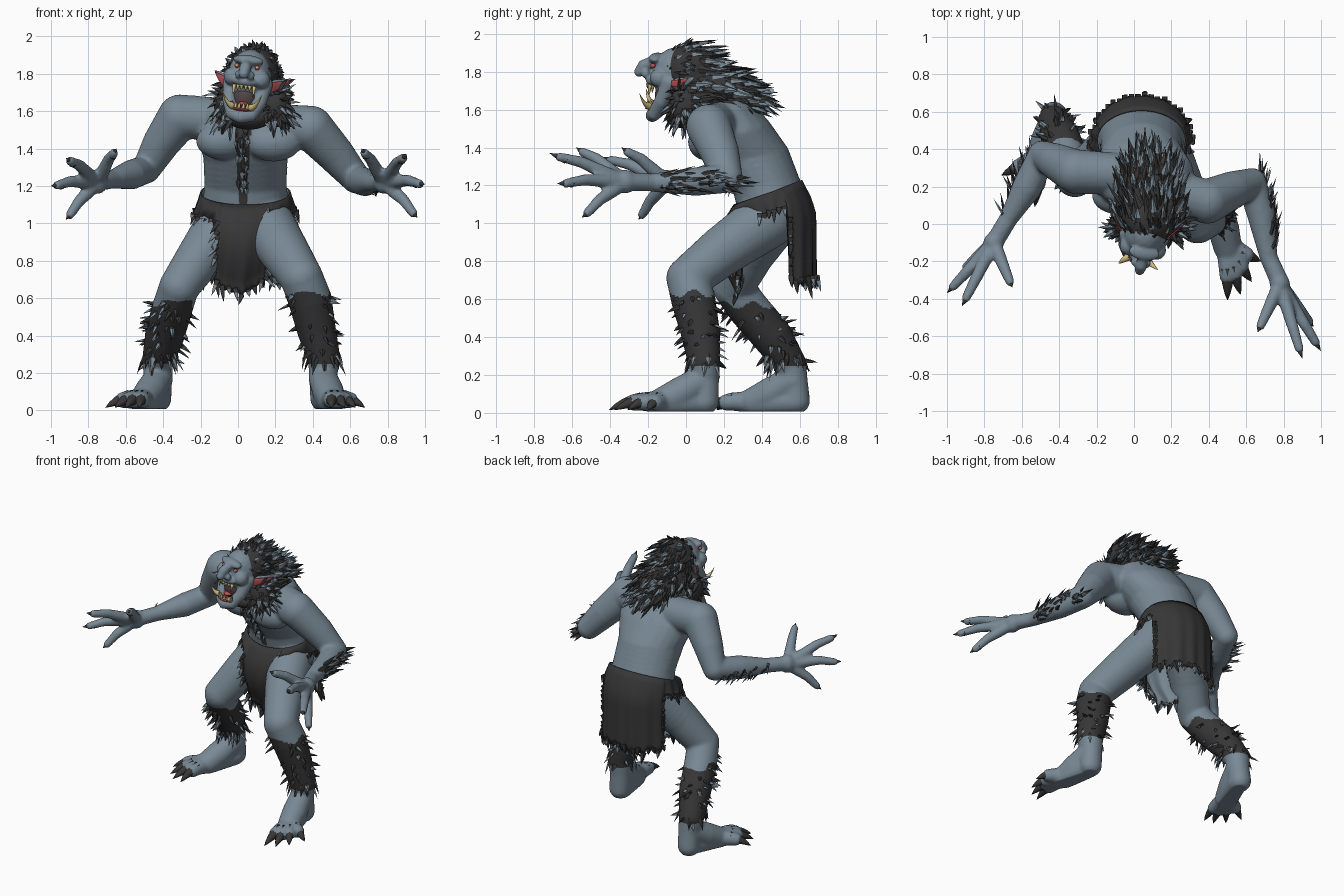
import bpy, bmesh, math, random
from mathutils import Vector, Matrix

if "Cube" in bpy.data.objects:
    bpy.data.objects.remove(bpy.data.objects["Cube"])
random.seed(4)

def mat(name, c):
    m = bpy.data.materials.new(name)
    m.diffuse_color = (*c, 1)
    m.use_nodes = True
    m.node_tree.nodes["Principled BSDF"].inputs["Base Color"].default_value = m.diffuse_color
    return m

SKIN, FUR, BONE, RED, MOUTH, CLAW = range(6)
MATS = [mat("blue grey skin", (.19, .25, .3)), mat("charcoal fur", (.038, .038, .038)),
        mat("yellow bone", (.6, .47, .2)), mat("raw red", (.48, .08, .09)),
        mat("dark mouth", (.09, .06, .065)), mat("black claw", (.04, .038, .037))]

bm = bmesh.new()
bmesh.ops.create_icosphere(bm, subdivisions=3, radius=1)
BALL_V = [v.co.copy() for v in bm.verts]
BALL_F = [[v.index for v in f.verts] for f in bm.faces]
bm.free()

class Part:
    def __init__(self):
        self.v, self.f, self.m = [], [], []

    def ball(self, c, r, m=SKIN):
        o, c = len(self.v), Vector(c)
        r = Vector((r, r, r)) if isinstance(r, float) else Vector(r)
        self.v += [c + v * r for v in BALL_V]
        self.f += [[i + o for i in f] for f in BALL_F]
        self.m += [m] * len(BALL_F)

    def limb(self, *pts):
        # chain of balls along points (x, y, z, radius)
        for a, b in zip(pts, pts[1:]):
            a, b = Vector(a), Vector(b)
            n = max(2, int((a - b).xyz.length / (.35 * min(a.w, b.w))) + 1)
            for i in range(n + 1):
                p = a.lerp(b, i / n)
                self.ball(p.xyz, float(p.w))

    def spike(self, b, d, L, w, bend=(0, 0, 0), n=4, flat=1, nrm=None, mats=(FUR, FUR), rings=3):
        b, d, bend = Vector(b), Vector(d).normalized(), Vector(bend)
        u = Vector(nrm) if nrm else d.orthogonal()
        u = (u - d * u.dot(d)).normalized()
        q, o = d.cross(u), len(self.v)
        for i in range(rings):
            t = i / rings
            r = w * (1 - t) ** .7
            for k in range(n):
                a = math.tau * k / n
                self.v.append(b + d * L * t + bend * t * t + u * math.cos(a) * r * flat + q * math.sin(a) * r)
        self.v.append(b + d * L + bend)
        self.f.append([o + k for k in reversed(range(n))])
        self.m.append(mats[0])
        for i in range(rings):
            for k in range(n):
                j, l = o + i * n + k, o + i * n + (k + 1) % n
                self.f.append([j, l, l + n, j + n] if i < rings - 1 else [j, l, o + rings * n])
                self.m.append(mats[0] if i < 1 else mats[1])

    def make(self, name, voxel=0, mtx=None, smooth=True):
        me = bpy.data.meshes.new(name)
        me.from_pydata([mtx @ v for v in self.v] if mtx else self.v, [], self.f)
        ob = bpy.data.objects.new(name, me)
        bpy.context.collection.objects.link(ob)
        if voxel:
            r = ob.modifiers.new("merge", 'REMESH')
            r.mode, r.voxel_size = 'VOXEL', voxel
            s = ob.modifiers.new("soften", 'SMOOTH')
            s.factor, s.iterations = .5, 6
            dg = bpy.context.evaluated_depsgraph_get()
            me = bpy.data.meshes.new_from_object(ob.evaluated_get(dg))
            ob.modifiers.clear()
            ob.data = me
            me.materials.clear()
        for m in MATS:
            me.materials.append(m)
        for i, p in enumerate(me.polygons):
            p.use_smooth = smooth
            p.material_index = 0 if voxel else self.m[i]
        return ob

def fur(src, part, keep, n, lean, L, w, out=1.0):
    # scatter spikes on the faces of src that pass the rule
    faces = [p for p in src.data.polygons if keep(p.center, p.normal)]
    for p in random.choices(faces, k=n) if faces else []:
        jit = Vector([random.uniform(-.3, .3) for _ in range(3)])
        d = (p.normal * out + Vector(lean) + jit).normalized()
        l = L * random.uniform(.6, 1.25)
        tip = SKIN if random.random() < .45 else FUR
        part.spike(p.center - d * .015, d, l, w, Vector(lean) * l * .3, flat=.6, nrm=p.normal, mats=(FUR, tip))

# torso: stacked ovals blended from hips to shoulders
body, claws = Part(), Part()
trunk = [((.04, .47, 1.03), (.21, .18, .12)), ((.04, .455, 1.1), (.232, .19, .12)),
         ((.04, .425, 1.2), (.222, .185, .12)), ((.04, .335, 1.36), (.228, .215, .12)),
         ((.05, .255, 1.48), (.275, .21, .12)), ((.05, .225, 1.58), (.25, .155, .095))]
for (c0, r0), (c1, r1) in zip(trunk, trunk[1:]):
    for i in range(6):
        body.ball(Vector(c0).lerp(Vector(c1), i / 5), Vector(r0).lerp(Vector(r1), i / 5))
for c, r in [((-.08, .15, 1.44), (.145, .1, .1)), ((.19, .11, 1.43), (.15, .1, .1))]:
    body.ball(c, r)
body.limb((.06, .18, 1.6, .12), (.07, .02, 1.7, .1))

# arms
body.limb((-.12, .27, 1.56, .115), (-.31, .28, 1.57, .12), (-.41, .33, 1.43, .1), (-.49, .37, 1.29, .077),
          (-.57, .2, 1.26, .08), (-.67, .03, 1.235, .05), (-.73, -.07, 1.225, .05))
body.limb((.2, .18, 1.53, .11), (.39, .12, 1.51, .12), (.52, .18, 1.37, .102), (.63, .22, 1.24, .08),
          (.68, .05, 1.22, .076), (.72, -.18, 1.215, .048), (.77, -.29, 1.22, .05))

def hand(palm, tips):
    P = Vector(palm)
    body.ball(P, (.055, .058, .064))
    for t in tips:
        v = Vector(t) - P
        at = lambda k, up, r: (*(P + v * k + Vector((0, 0, up))), r)
        body.limb(at(0, 0, .038), at(.3, .006, .036), at(.58, .016, .031), at(.87, 0, .025))
        claws.spike(P + v * .78, v, v.length * .22, .024, n=8, mats=(CLAW, CLAW))

hand((-.75, -.1, 1.22), [(-.65, -.34, 1.4), (-.92, -.44, 1.35), (-1, -.37, 1.2), (-.92, -.25, 1.02)])
hand((.78, -.32, 1.22), [(.66, -.58, 1.4), (.9, -.72, 1.37), (1, -.68, 1.21), (.96, -.55, 1.03)])

# legs
body.limb((-.055, .45, 1.02, .155), (-.19, .34, .84, .128), (-.315, .25, .66, .108), (-.35, .33, .55, .11),
          (-.39, .45, .41, .108), (-.43, .55, .26, .085), (-.425, .57, .17, .073), (-.43, .58, .065, .075))
body.limb((.135, .43, 1.02, .155), (.24, .2, .86, .135), (.34, .01, .71, .115), (.385, .04, .59, .118),
          (.42, .075, .43, .105), (.46, .095, .28, .088), (.455, .1, .18, .075), (.46, .1, .065, .075))

def foot(heel, mid, tips):
    H, M = Vector(heel), Vector(mid)
    body.limb((*H, .17, .078), (*H.lerp(M, .55), .105, .085), (*M, .06, .078))
    body.limb((*H, .06, .068), (*M, .055, .075))
    for t in tips:
        T = Vector(t)
        k, e = M.lerp(T, .35), M.lerp(T, .55)
        body.limb((*M, .055, .062), (*k, .06, .05), (*e, .055, .044))
        d = T - e
        claws.spike((*M.lerp(T, .42), .064), (d.x, d.y, 0), (T - M).length * .58, .044, (0, 0, -.05),
                    n=8, mats=(CLAW, CLAW), rings=5)

foot((-.425, .56), (-.5, .36), [(-.53, .09), (-.6, .1), (-.66, .16), (-.71, .26)])
foot((.455, .08), (.5, -.12), [(.5, -.41), (.57, -.38), (.63, -.31), (.68, -.2)])
claws.make("claws")
skin = body.make("body", .011)
for v in skin.data.vertices:
    v.co.z = max(v.co.z, .008)

# fur on shins, chest and forearms
shin = lambda c, n: abs(c.x) > .2 and .25 < c.z < (.63 if c.x > 0 else .57) + .02 * math.sin(40 * c.y)
chest = lambda c, n: abs(c.x - .025) < .02 + .06 * (c.z - 1.12) and 1.1 < c.z < 1.54 and n.y < -.2
forearm = lambda c, n: abs(c.x) > .47 and 1.15 < c.z < 1.27 and -.13 < c.y - (.12 if c.x < 0 else 0) < .3 \
    and n.x * (1 if c.x > 0 else -1) > .55
for p in skin.data.polygons:
    if shin(p.center, p.normal) or chest(p.center, p.normal):
        p.material_index = FUR
tufts = Part()
fur(skin, tufts, shin, 110, (0, 0, -.35), .07, .018)
fur(skin, tufts, lambda c, n: shin(c, n) and c.z < .3, 26, (0, 0, -1.4), .07, .018)
fur(skin, tufts, chest, 45, (0, -.1, -.8), .05, .015, .6)
fur(skin, tufts, forearm, 65, (0, .8, .0), .08, .016, .4)
tufts.make("body_fur", smooth=False)

# mane
mane = Part()
for c, r in [((.08, .025, 1.805), (.14, .145, .145)), ((.08, .15, 1.7), (.17, .19, .13)),
             ((.08, .27, 1.65), (.13, .13, .08)), ((-.05, .01, 1.63), (.08, .09, .11)),
             ((.2, .0, 1.62), (.085, .09, .11)), ((.06, -.01, 1.56), (.12, .1, .06))]:
    mane.ball(c, r, FUR)
hair = mane.make("mane", .012)
for p in hair.data.polygons:
    p.material_index = FUR
locks = Part()
fur(hair, locks, lambda c, n: c.y > .02 and c.z > 1.6, 230, (0, .85, -.2), .1, .025, .45)
fur(hair, locks, lambda c, n: c.z < 1.72 and c.y < .12 and abs(c.x - .06) > .09, 110, (0, .15, -.35), .085, .022, .9)
fur(hair, locks, lambda c, n: c.z > 1.78 and -.12 < c.y < .04, 50, (0, .6, 0), .055, .018, .5)
fur(hair, locks, lambda c, n: c.y > .2, 50, (0, .7, -.5), .1, .024, .4)
locks.make("mane_locks", smooth=False)

# head, modelled at its own origin, then turned and tilted
HEAD = Matrix.Translation((.06, -.02, 1.74)) @ Matrix.Rotation(math.radians(7), 4, 'Y') \
    @ Matrix.Rotation(math.radians(-9), 4, 'Z')
head, face = Part(), Part()
head.ball((0, -.03, .04), (.118, .13, .15))
head.ball((0, -.135, .13), (.085, .042, .028))
head.ball((0, -.14, .015), (.075, .055, .032))
head.limb((0, -.15, .115, .028), (0, -.205, .09, .032), (0, -.23, .055, .027))
for s in (-1, 1):
    head.ball((s * .078, -.11, .035), (.048, .05, .05))
    head.ball((s * .03, -.19, .05), .024)
    head.limb((s * .09, -.05, .01, .045), (s * .082, -.1, -.09, .038), (s * .05, -.14, -.16, .036), (0, -.16, -.175, .036))
    # eyes, ears and tusks
    face.ball((s * .055, -.148, .096), .013, RED)
    face.ball((s * .055, -.156, .096), .007, BONE)
    e = .2 if s > 0 else .17
    face.spike((s * .1, -.04, -.005), (s * .6, .68, .22), e, .046, (0, 0, .02), 10, .22, (s * .7, -.7, 0), (SKIN, SKIN), 5)
    face.spike((s * .112, -.052, -.005), (s * .6, .68, .22), e * .82, .033, (0, 0, .02), 10, .2, (s * .7, -.7, 0), (RED, RED), 5)
    face.spike((s * .05, -.165, -.12), (s * .75, -.6, -.05), .075, .022, (0, 0, .08), 8, mats=(BONE, BONE), rings=6)
    for x, l in ((.012, .028), (.032, .032), (.054, .06)):
        face.spike((s * x, -.185 + x * .4, -.005), (0, -.1, -1), l, .012, n=6, mats=(BONE, BONE))
        face.spike((s * x, -.185 + x * .4, -.13), (0, -.1, 1), .036, .012, n=6, mats=(BONE, BONE))
head.make("head", .007, HEAD)
face.ball((0, -.075, -.065), (.07, .07, .09), MOUTH)
face.ball((0, -.12, -.105), (.03, .045, .015), RED)
face.ball((0, -.163, -.135), (.052, .034, .01), RED)
face.make("face_details", 0, HEAD)

# loincloth: a ring of hide with long front and back flaps
cloth, fringe = Part(), Part()
NA, NT = 96, 12
def hide(a, t, bottom):
    top = 1.165 - .065 * math.cos(a)
    z = top + (bottom - top) * t
    front, back = max(0, math.cos(a)), max(0, -math.cos(a))
    k = .88 + .1 * min(1, (top - z) / .1)
    wob = 1 + .03 * t * math.sin(a * 17)
    hip = back * (.05 * min(1, (top - z) / .18) - .035)
    return Vector((.04 * (1 - front * t) + .275 * k * wob * math.sin(a),
                   .45 - .225 * k * wob * math.cos(a) + hip
                   - .06 * front * math.sin(math.pi * min(1, t * 1.1)) + .04 * front * t * t, z))
for i in range(NA):
    a = (i / NA * 2 - 1) * math.pi
    low = 1.065 - .065 * math.cos(a)
    if abs(a) < .53 or abs(a) > 2.0:
        low = .62 + .12 * abs(a) if abs(a) < .53 else .69
        low += random.uniform(-.03, .02)
    cloth.v += [hide(a, j / NT, low) for j in range(NT + 1)]
    outw = Vector((math.sin(a), -math.cos(a), 0))
    if i % 2:
        fringe.spike(hide(a, .97, low), outw * .25 + Vector((random.uniform(-.4, .4), 0, -1)),
                     random.uniform(.03, .09), .02, mats=(FUR, random.choice((FUR, SKIN))))
    if .46 < abs(a) < .53 or 2.0 < abs(a) < 2.07:
        s = (1 if a > 0 else -1) * (1 if abs(a) < 1 else -.2)
        for j in range(11):
            fringe.spike(hide(a, random.uniform(.2, .95), low), (s * random.uniform(.2, 1), -.1, -1),
                         random.uniform(.04, .09), .018, mats=(FUR, random.choice((FUR, SKIN))))
    for j in range(NT):
        p, q = i * (NT + 1) + j, (i + 1) % NA * (NT + 1) + j
        cloth.f.append([p, p + 1, q + 1, q])
        cloth.m.append(FUR)
wrap = cloth.make("loincloth")
shell = wrap.modifiers.new("pale_lining", 'SOLIDIFY')
shell.thickness, shell.material_offset = .01, -1
fringe.make("loincloth_fringe", smooth=False)
